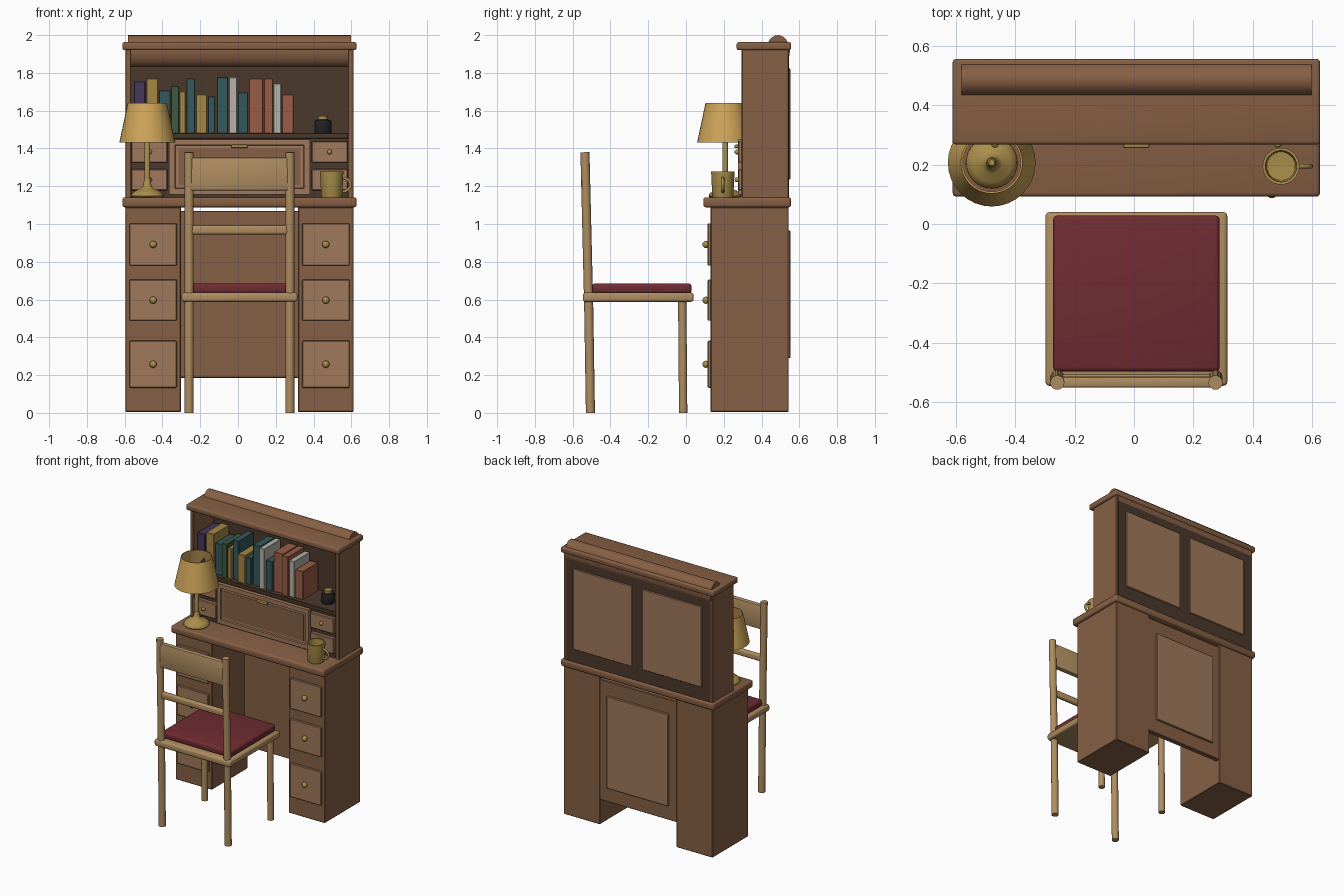
import bpy, bmesh, math
from mathutils import Vector

if "Cube" in bpy.data.objects:
    bpy.data.objects.remove(bpy.data.objects["Cube"])

CX = 0.008  # centre line of desk and chair


def mat(name, r, g, b):
    m = bpy.data.materials.new(name)
    m.diffuse_color = (r, g, b, 1)
    m.use_nodes = True
    m.node_tree.nodes["Principled BSDF"].inputs["Base Color"].default_value = m.diffuse_color
    return m


WOOD = mat("wood", 0.24, 0.115, 0.058)
LIGHT = mat("light_wood", 0.35, 0.19, 0.105)
DARK = mat("dark_wood", 0.07, 0.04, 0.025)
CHAIR = mat("chair_wood", 0.43, 0.27, 0.12)
GOLD = mat("brass", 0.40, 0.27, 0.07)
SHADE = mat("shade", 0.62, 0.38, 0.10)
RED = mat("cushion", 0.16, 0.025, 0.032)
INK = mat("ink", 0.015, 0.015, 0.02)
BOOK = {"p": mat("purple", 0.06, 0.04, 0.11), "y": mat("ochre", 0.38, 0.24, 0.06),
        "t": mat("teal", 0.035, 0.10, 0.11), "g": mat("green", 0.05, 0.10, 0.05),
        "w": mat("pale", 0.48, 0.45, 0.40), "o": mat("rust", 0.32, 0.11, 0.06)}


def finish(name, bm, m, smooth=True):
    bmesh.ops.recalc_face_normals(bm, faces=bm.faces)
    me = bpy.data.meshes.new(name)
    bm.to_mesh(me)
    bm.free()
    me.materials.append(m)
    ob = bpy.data.objects.new(name, me)
    bpy.context.collection.objects.link(ob)
    if smooth:
        bpy.ops.object.select_all(action='DESELECT')
        bpy.context.view_layer.objects.active = ob
        ob.select_set(True)
        bpy.ops.object.shade_smooth_by_angle(angle=math.radians(40))
    return ob


def box(name, x, y, z, m, bevel=0.004, seg=1):
    """Box from (min, max) ranges with bevelled edges."""
    bm = bmesh.new()
    bmesh.ops.create_cube(bm, size=1)
    for v in bm.verts:
        v.co = [(a[0] + a[1]) / 2 + c * (a[1] - a[0]) for a, c in zip((x, y, z), v.co)]
    if bevel:
        bmesh.ops.bevel(bm, geom=bm.edges[:], offset=bevel, segments=seg,
                        profile=0.5, affect='EDGES')
    return finish(name, bm, m, seg > 1)


def lathe(name, x, y, profile, m, steps=32):
    """Revolve (radius, height) points about a vertical axis."""
    bm = bmesh.new()
    vs = [bm.verts.new((r, 0, z)) for r, z in profile]
    es = [bm.edges.new(p) for p in zip(vs, vs[1:])]
    bmesh.ops.spin(bm, geom=vs + es, axis=(0, 0, 1), cent=(0, 0, 0),
                   angle=math.tau, steps=steps)
    bmesh.ops.remove_doubles(bm, verts=bm.verts, dist=1e-5)
    bmesh.ops.translate(bm, verts=bm.verts, vec=(x, y, 0))
    return finish(name, bm, m)


def rod(name, a, b, r, m, scale=(1, 1)):
    """Cylinder between two points, with an optional elliptical section."""
    a, b = Vector(a), Vector(b)
    bm = bmesh.new()
    bmesh.ops.create_cone(bm, cap_ends=True, segments=24, radius1=r * scale[0],
                          radius2=r * scale[0], depth=(b - a).length)
    for v in bm.verts:
        v.co.y *= scale[1]
    rot = Vector((0, 0, 1)).rotation_difference(b - a).to_matrix()
    bmesh.ops.rotate(bm, verts=bm.verts, matrix=rot)
    bmesh.ops.translate(bm, verts=bm.verts, vec=(a + b) / 2)
    return finish(name, bm, m)


def knob(name, x, y, z, r):
    bm = bmesh.new()
    bmesh.ops.create_uvsphere(bm, u_segments=16, v_segments=10, radius=r)
    bmesh.ops.translate(bm, verts=bm.verts, vec=(x, y, z))
    finish(name, bm, GOLD)


def span(c, h):
    return (c - h, c + h)


# desk pedestals, drawers and raised back panels, both sides
for s, side in ((-1, "left"), (1, "right")):
    px = CX + s * 0.457
    box(side + "_pedestal", span(px, 0.147), (0.13, 0.543), (0.005, 1.09), WOOD)
    for i, z in enumerate(((0.133, 0.382), (0.488, 0.705), (0.78, 1.003))):
        box(f"{side}_drawer_{i}", span(px, 0.126), (0.115, 0.14), z, LIGHT)
        knob(f"{side}_drawer_knob_{i}", px, 0.106, sum(z) / 2, 0.019)
    box(side + "_hutch_side", span(CX + s * 0.589, 0.015), (0.295, 0.543), (1.13, 1.93), WOOD)
    sx = CX + s * 0.477
    for i, z in enumerate(((1.178, 1.29), (1.325, 1.438))):
        box(f"{side}_small_drawer_{i}", span(sx, 0.095), (0.277, 0.31), z, LIGHT)
        knob(f"{side}_small_knob_{i}", sx, 0.27, sum(z) / 2, 0.013)
    box(side + "_hutch_back_panel", span(CX + s * 0.282, 0.24), (0.53, 0.552),
        (1.235, 1.825), LIGHT)

# desk body
box("knee_panel", (-0.305, 0.325), (0.505, 0.54), (0.186, 1.07), WOOD)
box("knee_back_panel", span(CX, 0.25), (0.53, 0.553), (0.29, 0.965), LIGHT)
box("desktop", span(CX, 0.62), (0.092, 0.557), (1.088, 1.141), WOOD, 0.014, 3)

# hutch
box("hutch_back", span(CX, 0.588), (0.522, 0.545), (1.135, 1.93), DARK, 0)
box("lower_carcass", span(CX, 0.576), (0.302, 0.525), (1.135, 1.46), DARK, 0)
box("shelf", span(CX, 0.576), (0.297, 0.525), (1.453, 1.481), DARK, 0.003)
box("cornice", span(CX, 0.62), (0.268, 0.557), (1.92, 1.963), WOOD, 0.012, 3)
rod("top_roll", (CX - 0.59, 0.487, 1.915), (CX + 0.59, 0.487, 1.915), 0.085, WOOD,
    (1, 0.063 / 0.085))

# drop front door with recessed field
bm = bmesh.new()
bmesh.ops.create_cube(bm, size=1)
for v in bm.verts:
    v.co = (CX + v.co.x * 0.744, 0.293 + v.co.y * 0.036, 1.303 + v.co.z * 0.291)
front = [f for f in bm.faces if f.calc_center_median().y < 0.28]
bmesh.ops.inset_region(bm, faces=front, thickness=0.042)
bmesh.ops.inset_region(bm, faces=front, thickness=0.004, depth=-0.012)
finish("drop_door", bm, LIGHT, False)
box("door_field", span(CX, 0.324), (0.285, 0.2885), (1.206, 1.40), WOOD, 0)
box("door_handle", span(CX, 0.044), (0.256, 0.28), (1.402, 1.42), GOLD, 0.006, 2)

# books: colour, left x, right x, top z
books = [("p", -.55, -.491, 1.755), ("y", -.486, -.423, 1.77), ("t", -.418, -.357, 1.708),
         ("g", -.354, -.312, 1.73), ("y", -.309, -.278, 1.703), ("t", -.272, -.227, 1.77),
         ("y", -.222, -.164, 1.687), ("t", -.159, -.122, 1.676), ("t", -.111, -.053, 1.777),
         ("w", -.048, -.006, 1.777), ("t", 0, .053, 1.697), ("o", .058, .132, 1.77),
         ("o", .137, .185, 1.77), ("w", .188, .229, 1.745), ("o", .233, .295, 1.687)]
for i, (c, x0, x1, top) in enumerate(books):
    box(f"book_{i}", (x0, x1), (0.315 + 0.008 * (i % 3), 0.505), (1.48, top), BOOK[c], 0.003)

# ink bottle
lathe("ink_bottle", 0.45, 0.40, [(0, 1.48), (.044, 1.48), (.046, 1.486), (.046, 1.535),
                                 (.038, 1.55), (.022, 1.555), (0, 1.555)], INK)
lathe("ink_cap", 0.45, 0.40, [(0, 1.553), (.026, 1.553), (.026, 1.572), (0, 1.572)], GOLD)

# lamp
LX, LY = -0.48, 0.207
lathe("lamp_base", LX, LY, [(0, 1.14), (.08, 1.14), (.087, 1.147), (.085, 1.158), (.065, 1.175),
                            (.035, 1.187), (.022, 1.20), (.017, 1.24), (0, 1.24)], GOLD)
lathe("lamp_stem", LX, LY, [(0, 1.19), (.015, 1.19), (.015, 1.47), (.01, 1.485), (0, 1.485)], GOLD)
lathe("lamp_shade", LX, LY, [(.148, 1.432), (.104, 1.64), (.098, 1.64), (.142, 1.432),
                             (.148, 1.432)], SHADE)

# mug with bent handle
MX, MY = 0.496, 0.195
lathe("mug", MX, MY, [(0, 1.141), (.053, 1.141), (.056, 1.15), (.062, 1.278), (.053, 1.278),
                      (.048, 1.16), (0, 1.155)], GOLD)
cu = bpy.data.curves.new("mug_handle", 'CURVE')
cu.dimensions = '3D'
cu.bevel_depth = 0.008
cu.bevel_resolution = 3
cu.materials.append(GOLD)
sp = cu.splines.new('POLY')
sp.points.add(12)
for i, p in enumerate(sp.points):
    t = math.pi * (i / 12 - 0.5)
    p.co = (MX + 0.056 + 0.044 * math.cos(t), MY, 1.207 + 0.036 * math.sin(t), 1)
bpy.context.collection.objects.link(bpy.data.objects.new("mug_handle", cu))

# chair
box("seat", span(CX, 0.307), (-0.546, 0.04), (0.588, 0.637), CHAIR, 0.014, 3)
box("seat_cushion", span(CX, 0.281), (-0.498, 0.029), (0.632, 0.685), RED, 0.016, 3)
for s, side in ((-1, "left"), (1, "right")):
    x = CX + s * 0.267
    rod(side + "_front_leg", (x, -0.015, 0), (x, -0.02, 0.6), 0.022, CHAIR)
    rod(side + "_rear_leg", (x, -0.506, 0), (x, -0.516, 0.62), 0.024, CHAIR)
    rod(side + "_back_post", (x, -0.516, 0.6), (x, -0.535, 1.38), 0.024, CHAIR)
box("crest_rail", span(CX, 0.285), (-0.552, -0.515), (1.178, 1.353), CHAIR, 0.008, 2)
box("mid_rail", span(CX, 0.275), (-0.542, -0.508), (0.945, 0.992), CHAIR, 0.012, 3)
